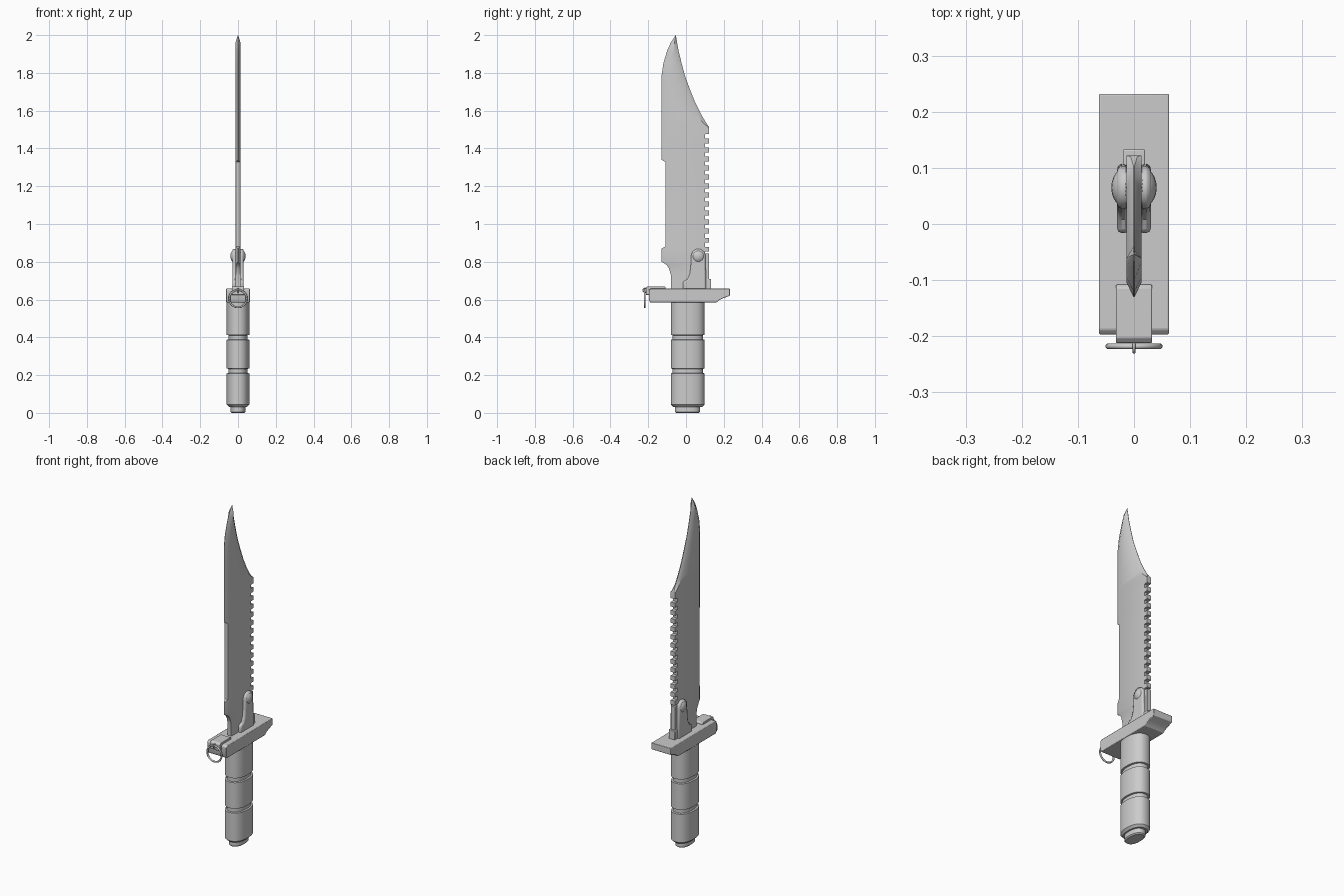
import bpy, bmesh, math
from mathutils import Vector

if "Cube" in bpy.data.objects:
    bpy.data.objects.remove(bpy.data.objects["Cube"])


def finish(name, bm, bevel=0.0, smooth=35):
    bmesh.ops.recalc_face_normals(bm, faces=bm.faces)
    me = bpy.data.meshes.new(name)
    bm.to_mesh(me)
    bm.free()
    ob = bpy.data.objects.new(name, me)
    bpy.context.collection.objects.link(ob)
    bpy.ops.object.select_all(action='DESELECT')
    ob.select_set(True)
    bpy.context.view_layer.objects.active = ob
    if bevel:
        m = ob.modifiers.new("bevel", 'BEVEL')
        m.width, m.segments, m.limit_method = bevel, 2, 'ANGLE'
        m.angle_limit = math.radians(40)
    bpy.ops.object.shade_smooth_by_angle(angle=math.radians(smooth))
    return ob


def loft(name, rings, bevel=0.0):
    """Skin a stack of equal-length closed rings and cap both ends."""
    bm = bmesh.new()
    rows = [[bm.verts.new(p) for p in r] for r in rings]
    n = len(rows[0])
    for a, b in zip(rows, rows[1:]):
        for i in range(n):
            j = (i + 1) % n
            bm.faces.new((a[i], a[j], b[j], b[i]))
    bm.faces.new(rows[0])
    bm.faces.new(rows[-1])
    return finish(name, bm, bevel)


def prism(name, profile, x0, x1, bevel=0.0):
    """Extrude a (y, z) outline along x."""
    return loft(name, [[(x, y, z) for y, z in profile] for x in (x0, x1)], bevel)


def box(name, y0, y1, z0, z1, hx, bevel=0.0):
    return prism(name, [(y0, z0), (y1, z0), (y1, z1), (y0, z1)], -hx, hx, bevel)


# Blade: stacked sections (z, edge y, edge bevel, edge half width, spine y, spine bevel, spine half width)
T = 0.0135
S = 0.001
blade_rows = [
    (0.65, -0.08, 0.004, 0.012, 0.10, 0.002, T), (0.73, -0.08, 0.004, 0.012, 0.10, 0.002, T),
    (0.765, -0.09, 0.004, 0.010, 0.10, 0.002, T), (0.785, -0.104, 0.006, 0.010, 0.10, 0.002, T),
    (0.80, -0.13, 0.026, S, 0.10, 0.002, T), (0.87, -0.13, 0.026, S, 0.10, 0.002, T),
    (0.882, -0.108, 0.005, 0.011, 0.10, 0.002, T), (1.328, -0.108, 0.005, 0.011, 0.10, 0.002, T),
    (1.34, -0.13, 0.026, S, 0.10, 0.002, T), (1.475, -0.13, 0.026, S, 0.10, 0.002, T),
    (1.476, -0.13, 0.026, S, 0.122, 0.002, T), (1.513, -0.13, 0.026, S, 0.122, 0.002, T),
    (1.516, -0.13, 0.026, S, 0.12, 0.008, 0.006), (1.54, -0.13, 0.026, S, 0.104, 0.018, S),
    (1.58, -0.13, 0.026, S, 0.080, 0.02, S), (1.64, -0.13, 0.026, S, 0.050, 0.02, S),
    (1.71, -0.13, 0.026, S, 0.022, 0.02, S), (1.78, -0.13, 0.026, S, -0.004, 0.02, S),
    (1.85, -0.120, 0.026, S, -0.023, 0.02, S), (1.92, -0.099, 0.024, S, -0.040, 0.02, S),
    (1.96, -0.081, 0.015, S, -0.047, 0.014, S),
]
rings = []
for z, ye, be, we, ys, bs, ws in blade_rows:
    half = [(we, ye), (T, ye + be), (T, ys - bs), (ws, ys)]
    rings.append([(x, y, z) for x, y in half] + [(-x, y, z) for x, y in reversed(half)])
tip = Vector((0, -0.054, 2.0))
rings.append([tip + 0.03 * (Vector((p[0], p[1] + 0.064, 0))) for p in rings[-1]])
loft("blade", rings)

# Saw teeth along the spine
for i in range(13):
    z = 1.440 - i * 0.0478
    box(f"saw_tooth_{i + 1}", 0.096, 0.122, z - 0.013, z + 0.013, T)

# Spine mount behind the blade
box("spine_plate", 0.08, 0.122, 0.65, 0.845, T, 0.002)
box("spine_block", 0.08, 0.133, 0.65, 0.71, 0.02, 0.003)

# Cheek brackets with rounded tops, mirrored on both sides
cy, cz, r = 0.065, 0.83, 0.038
arch = [(cy + r * math.cos(a), cz + r * math.sin(a))
        for a in [math.pi * k / 12 for k in range(13)]]
cheek = [(0.107, 0.65)] + arch + [(0.025, 0.78), (0.02, 0.735), (0.008, 0.708),
                                 (-0.016, 0.695), (-0.016, 0.65)]
for side, s in (("right", 1), ("left", -1)):
    prism(f"cheek_bracket_{side}", cheek, s * 0.008, s * 0.03, 0.008)

    # Domed boss on the bracket
    bm = bmesh.new()
    bmesh.ops.create_uvsphere(bm, u_segments=24, v_segments=12, radius=1.0)
    for v in bm.verts:
        v.co = (v.co.x * 0.03 + s * 0.0105, cy + v.co.y * r, cz + v.co.z * r)
    finish(f"bracket_boss_{side}", bm)

# Cross guard
prism("guard", [(-0.190, 0.585), (0.162, 0.585), (0.176, 0.597), (0.192, 0.605), (0.232, 0.620),
                (0.232, 0.658), (-0.188, 0.658), (-0.197, 0.650), (-0.197, 0.60)],
      -0.0625, 0.0625, 0.003)

# Clip plate folded over the front of the guard
prism("clip_plate", [(-0.108, 0.65), (-0.108, 0.664), (-0.114, 0.670), (-0.203, 0.670),
                     (-0.212, 0.662), (-0.212, 0.625), (-0.19, 0.625), (-0.19, 0.65)],
      -0.032, 0.032, 0.002)


def torus(name, center, R, rad, axis, n=40, m=10):
    bm = bmesh.new()
    rows = []
    for i in range(n):
        a = 2 * math.pi * i / n
        row = []
        for j in range(m):
            b = 2 * math.pi * j / m
            d = R + rad * math.cos(b)
            u, v, w = d * math.cos(a), d * math.sin(a), rad * math.sin(b)
            p = (u, w, v) if axis == 'Y' else (w, u, v)
            row.append(bm.verts.new(Vector(center) + Vector(p)))
        rows.append(row)
    for i in range(n):
        a, b = rows[i], rows[(i + 1) % n]
        for j in range(m):
            k = (j + 1) % m
            bm.faces.new((a[j], a[k], b[k], b[j]))
    finish(name, bm, smooth=60)


# Hanging ring and its eyelet
torus("hanging_ring", (0, -0.218, 0.605), 0.046, 0.005, 'Y')
torus("ring_eyelet", (0, -0.217, 0.649), 0.011, 0.003, 'X', 20, 8)


def oval(z, rx, ry, yc=0.009, n=48, e=2.3):
    """Slightly squared oval section."""
    pts = []
    for i in range(n):
        a = 2 * math.pi * i / n
        c, s = math.cos(a), math.sin(a)
        pts.append((rx * math.copysign(abs(c) ** (2 / e), c),
                    yc + ry * math.copysign(abs(s) ** (2 / e), s), z))
    return pts


# Grip with two bands of grooves
RX, RY, D = 0.060, 0.089, 0.009
steps = [(0.032, 0.012), (0.044, 0.0)]
for g in (0.222, 0.400):
    steps += [(g - 0.013, 0.0), (g - 0.011, D), (g + 0.011, D), (g + 0.013, 0.0)]
steps += [(0.60, 0.0)]
loft("grip", [oval(z, RX - d, RY - d) for z, d in steps])

# Pommel cap
loft("pommel", [oval(z, 0.040 - d, 0.066 - d, 0.007)
                for z, d in ((0.0, 0.006), (0.006, 0.0), (0.04, 0.0))])
